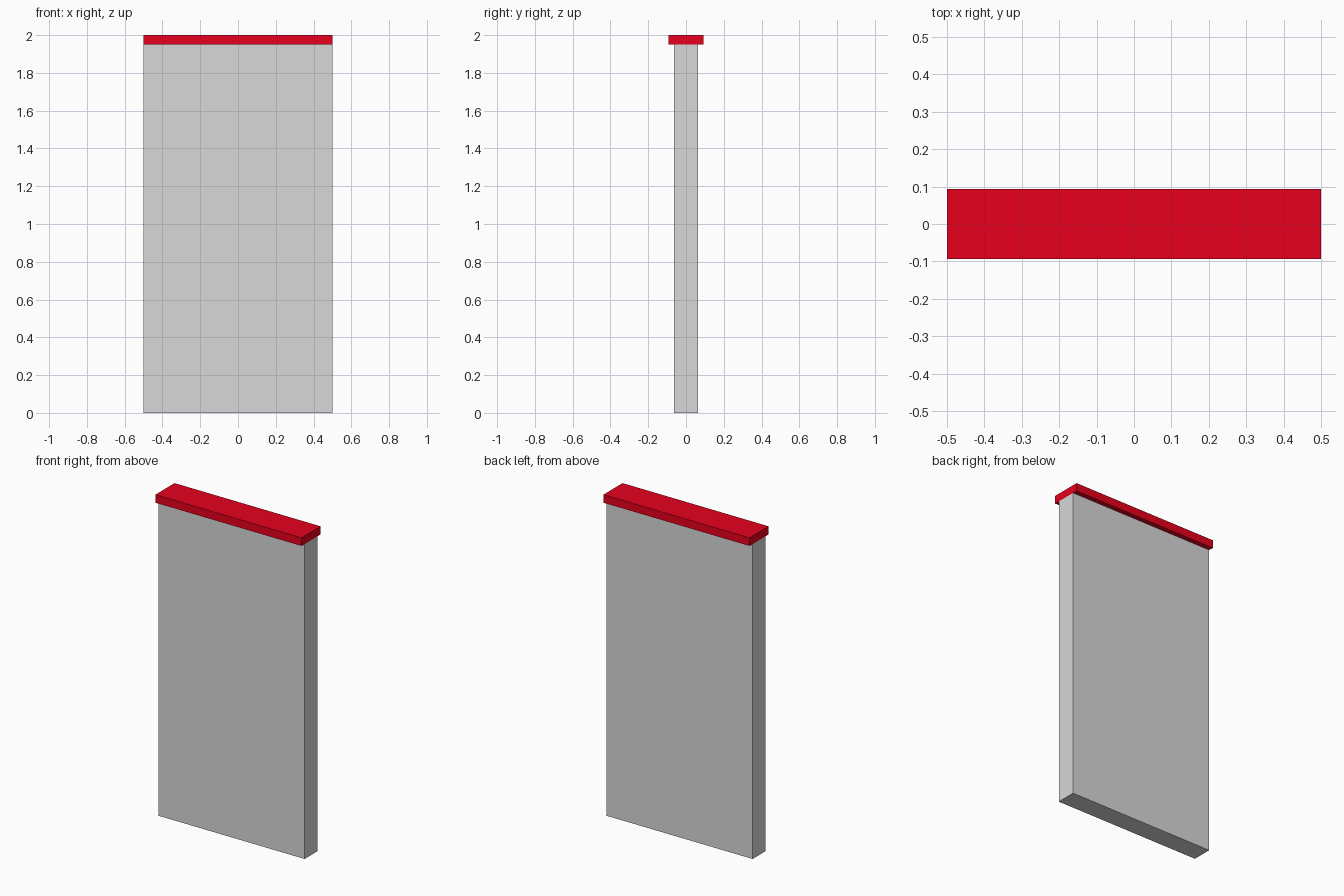
import bpy

# Remove the default cube
cube = bpy.data.objects.get("Cube")
if cube:
    bpy.data.objects.remove(cube, do_unlink=True)


def make_material(name, rgb):
    mat = bpy.data.materials.new(name)
    mat.use_nodes = True
    colour = (*rgb, 1.0)
    mat.diffuse_color = colour
    mat.node_tree.nodes["Principled BSDF"].inputs["Base Color"].default_value = colour
    return mat


def make_box(name, width, depth, bottom, top, mat):
    bpy.ops.mesh.primitive_cube_add(size=1, location=(0, 0, (bottom + top) / 2))
    obj = bpy.context.object
    obj.name = name
    obj.scale = (width, depth, top - bottom)
    bpy.ops.object.transform_apply(location=False, rotation=False, scale=True)
    obj.data.materials.append(mat)
    return obj


grey = make_material("wall grey", (0.69, 0.69, 0.69))
red = make_material("cap red", (0.8, 0.0, 0.012))

HEIGHT = 2.0
WIDTH = 1.0
CAP_BOTTOM = 1.95

# Tall thin wall panel
make_box("wall_panel", WIDTH, 0.125, 0, CAP_BOTTOM, grey)

# Red coping strip overhanging the front and back
make_box("top_cap", WIDTH, 0.187, CAP_BOTTOM, HEIGHT, red)
